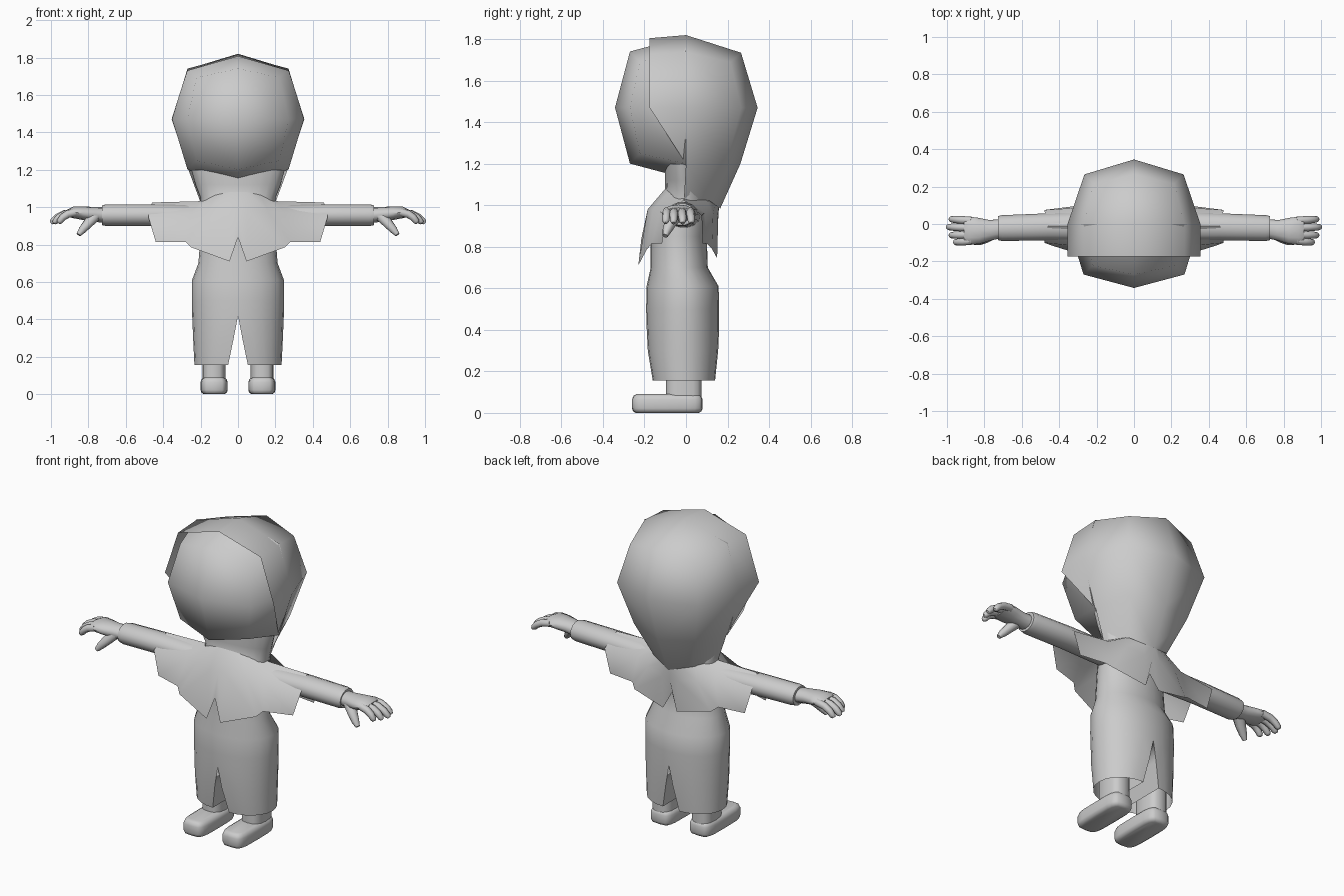
import bpy, bmesh, math
from mathutils import Vector

if "Cube" in bpy.data.objects:
    bpy.data.objects.remove(bpy.data.objects["Cube"])

grey = bpy.data.materials.new("plain_grey")
grey.diffuse_color = (0.6, 0.6, 0.6, 1)
grey.use_nodes = True
grey.node_tree.nodes["Principled BSDF"].inputs["Base Color"].default_value = grey.diffuse_color


def finish(name, bm, mirror=False, angle=60):
    bmesh.ops.remove_doubles(bm, verts=bm.verts, dist=0.0005)
    bmesh.ops.recalc_face_normals(bm, faces=bm.faces)
    me = bpy.data.meshes.new(name)
    bm.to_mesh(me)
    bm.free()
    me.materials.append(grey)
    ob = bpy.data.objects.new(name, me)
    bpy.context.collection.objects.link(ob)
    bpy.ops.object.select_all(action='DESELECT')
    ob.select_set(True)
    bpy.context.view_layer.objects.active = ob
    bpy.ops.object.shade_smooth_by_angle(angle=math.radians(angle))
    if mirror:
        m = ob.modifiers.new("mirror", 'MIRROR')
        m.merge_threshold = 0.001
    return ob


def skin_rows(bm, rows, closed=False, caps=(False, False)):
    """Faces between successive rows of points."""
    vs = [[bm.verts.new(p) for p in r] for r in rows]
    n = len(rows[0])
    for a, b in zip(vs, vs[1:]):
        for i in range(n if closed else n - 1):
            j = (i + 1) % n
            bm.faces.new((a[i], a[j], b[j], b[i]))
    if caps[0]:
        bm.faces.new(vs[0])
    if caps[1]:
        bm.faces.new(vs[-1])


def spow(v, e):
    return math.copysign(abs(v) ** (2 / e), v)


def flat_ring(z, x0, x1, y0, y1, n=16, e=3):
    """Horizontal rounded-box ring between the given limits."""
    ang = [2 * math.pi * i / n for i in range(n)]
    return [((x0 + x1) / 2 + (x1 - x0) / 2 * spow(math.cos(a), e),
             (y0 + y1) / 2 + (y1 - y0) / 2 * spow(math.sin(a), e), z) for a in ang]


def half_ring(z, x0, x1, y0, y1, n=12, e=2.05):
    """Right half of a body section, from front centre to back centre."""
    ang = [math.pi * i / n for i in range(n + 1)]
    return [(x0 + (x1 - x0) * spow(max(math.sin(a), 0), e),
             (y0 + y1) / 2 - (y1 - y0) / 2 * spow(math.cos(a), e), z) for a in ang]


def tube(bm, path, n=10, caps=(True, True)):
    """path: (point, side radius, up radius) along a limb."""
    P = [Vector(p[0]) for p in path]
    rows = []
    for i, (_, rs, ru) in enumerate(path):
        t = (P[min(i + 1, len(P) - 1)] - P[max(i - 1, 0)]).normalized()
        side = t.cross(Vector((0, 0, 1))).normalized()
        up = side.cross(t)
        rows.append([P[i] + side * rs * math.cos(2 * math.pi * k / n)
                     + up * ru * math.sin(2 * math.pi * k / n) for k in range(n)])
    skin_rows(bm, rows, True, caps)


# Head: front half of a once-subdivided cube pushed out to a faceted ball
bm = bmesh.new()
bmesh.ops.create_cube(bm, size=2)
bmesh.ops.subdivide_edges(bm, edges=bm.edges, cuts=1, use_grid_fill=True)
bmesh.ops.delete(bm, geom=[v for v in bm.verts if v.co.y > 0.5], context='VERTS')
for v in bm.verts:
    k = sum(abs(c) > 0.5 for c in v.co)
    v.co = Vector([round(c) for c in v.co]) * {1: 0.342, 2: 0.27, 3: 0.222}[k]
    if k == 1:
        v.co.x *= 1.03
    v.co.z += 1.471
finish("head", bm)


# Hood: half ball running down into the neck, with a brim pushed forward
def half_row(z, side, diag, back, y0=0.0):
    return [(side, y0, z[0]), (diag[0], diag[1], z[1]), (0, back, z[2])]


bm = bmesh.new()
skin_rows(bm, [
    half_row((1.738, 1.69, 1.735), 0.27, (0.215, 0.215), 0.265),
    half_row((1.47, 1.47, 1.47), 0.355, (0.265, 0.265), 0.345),
    half_row((1.2, 1.22, 1.2), 0.265, (0.2, 0.2), 0.262),
    half_row((1.03, 1.02, 0.985), 0.202, (0.13, 0.115), 0.165, -0.01)])
top = [(0, 0, 1.82), (0.27, 0, 1.738), (0.215, 0.215, 1.69), (0, 0.265, 1.735)]
bm.faces.new([bm.verts.new(p) for p in top])
skin_rows(bm, [
    [(0, 0, 1.82), (0.27, 0, 1.738), (0.355, 0, 1.47), (0.265, 0, 1.2)],
    [(0, -0.175, 1.805), (0.27, -0.175, 1.728), (0.355, -0.175, 1.47), (0.265, 0, 1.2)]])
finish("hood", bm, True)

# Body and trousers: one shell whose lower half splits into two legs
bm = bmesh.new()
body = [half_ring(z, x0, x1, y0, y1) for z, x0, x1, y0, y1 in (
    (1.20, 0, 0.25, -0.10, 0.06), (1.12, 0, 0.227, -0.10, 0.07), (1.05, 0, 0.20, -0.10, 0.10),
    (0.97, 0, 0.20, -0.16, 0.12), (0.85, 0, 0.20, -0.17, 0.10), (0.70, 0, 0.212, -0.17, 0.105),
    (0.61, 0, 0.246, -0.19, 0.157), (0.50, 0, 0.247, -0.192, 0.16), (0.42, 0, 0.245, -0.19, 0.16),
    (0.30, 0.023, 0.24, -0.184, 0.155), (0.155, 0.053, 0.233, -0.16, 0.14))]
skin_rows(bm, body)
skin_rows(bm, [(r[0], r[-1]) for r in body[-3:]])      # inner leg wall
finish("body_and_trousers", bm, True)

# Ankles
bm = bmesh.new()
skin_rows(bm, [flat_ring(z, 0.068, 0.19, -0.097, 0.075) for z in (0.05, 0.30)],
          True, (True, True))
finish("ankle", bm, True)

# Shoes
bm = bmesh.new()
skin_rows(bm, [flat_ring(z, 0.055 + i, 0.2 - i, -0.26 + i, 0.08 - i, 20, 4.5) for z, i in (
    (0, 0.018), (0.008, 0.005), (0.022, 0), (0.065, 0), (0.082, 0.007), (0.09, 0.022))],
    True, (True, True))
finish("shoe", bm, True)

# Short cape: front and back sheets meeting along the top of the arms
front = [
    [(0, -0.10, 1.08), (0.05, -0.10, 1.08), (0.12, -0.085, 1.065), (0.20, -0.01, 1.032), (0.46, -0.01, 1.025)],
    [(0, -0.185, 0.98), (0.05, -0.185, 0.98), (0.16, -0.16, 0.98), (0.25, -0.125, 0.97), (0.48, -0.10, 0.95)],
    [(0, -0.215, 0.84), (0.045, -0.23, 0.71), (0.25, -0.19, 0.785), (0.28, -0.165, 0.815), (0.44, -0.115, 0.815)]]
back = [
    [(0, 0.16, 1.01), (0.05, 0.14, 1.015), (0.13, 0.10, 1.03), (0.20, -0.01, 1.032), (0.46, -0.01, 1.025)],
    [(0, 0.155, 0.93), (0.05, 0.15, 0.93), (0.16, 0.13, 0.95), (0.25, 0.09, 0.965), (0.48, 0.075, 0.95)],
    [(0, 0.13, 0.84), (0.045, 0.15, 0.745), (0.25, 0.125, 0.79), (0.28, 0.10, 0.815), (0.44, 0.08, 0.815)]]
bm = bmesh.new()
skin_rows(bm, front)
skin_rows(bm, back)
finish("cape", bm, True, 60)

# Sleeves
bm = bmesh.new()
tube(bm, [((0.12, -0.01, 0.95), 0.08, 0.06), ((0.46, -0.015, 0.957), 0.072, 0.06),
          ((0.705, -0.022, 0.957), 0.069, 0.059), ((0.728, -0.022, 0.957), 0.064, 0.054)], 14)
finish("sleeve", bm, True)

# Hands: palm, four curled fingers and a thumb
bm = bmesh.new()
tube(bm, [((0.71, -0.025, 0.957), 0.05, 0.042), ((0.77, -0.033, 0.962), 0.055, 0.039),
          ((0.83, -0.037, 0.968), 0.07, 0.036), ((0.88, -0.036, 0.972), 0.075, 0.031),
          ((0.905, -0.036, 0.967), 0.07, 0.022)], 12)
finish("palm", bm, True)

bm = bmesh.new()
for y0, y1, tip in ((0.018, 0.026, 0.985), (-0.02, -0.016, 1.0),
                    (-0.057, -0.06, 0.985), (-0.09, -0.098, 0.96)):
    d = tip - 0.87
    tube(bm, [((0.87 + d * f, y0 + (y1 - y0) * f, z), r, r) for f, z, r in (
        (0, 0.972, 0.021), (0.45, 0.963, 0.021), (0.75, 0.945, 0.019),
        (0.93, 0.924, 0.017), (1.0, 0.914, 0.009))], 8)
finish("fingers", bm, True)

bm = bmesh.new()
tube(bm, [((0.765, -0.05, 0.955), 0.038, 0.034), ((0.80, -0.075, 0.915), 0.03, 0.028),
          ((0.832, -0.092, 0.879), 0.023, 0.022), ((0.853, -0.10, 0.853), 0.013, 0.013)], 8)
finish("thumb", bm, True)
